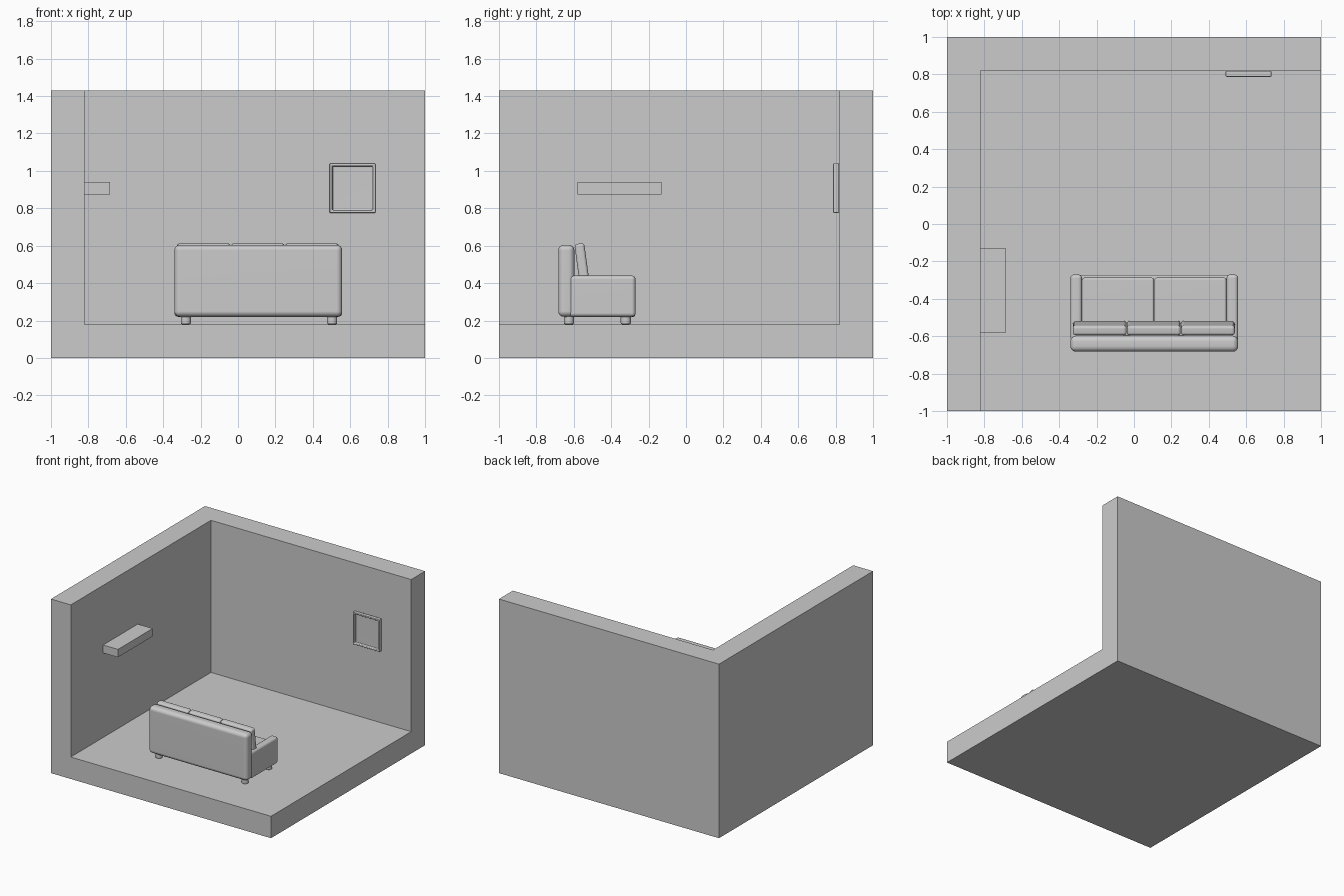
import bpy, bmesh, math
from mathutils import Matrix

if "Cube" in bpy.data.objects:
    bpy.data.objects.remove(bpy.data.objects["Cube"])

grey = bpy.data.materials.new("plain_grey")
grey.diffuse_color = (0.6, 0.6, 0.6, 1)
grey.use_nodes = True
grey.node_tree.nodes["Principled BSDF"].inputs["Base Color"].default_value = grey.diffuse_color


def finish(name, bm, bevel=0, segs=4):
    bmesh.ops.recalc_face_normals(bm, faces=bm.faces[:])
    me = bpy.data.meshes.new(name)
    bm.to_mesh(me)
    bm.free()
    me.materials.append(grey)
    ob = bpy.data.objects.new(name, me)
    bpy.context.collection.objects.link(ob)
    if bevel:
        m = ob.modifiers.new("round", 'BEVEL')
        m.width, m.segments = bevel, segs
        for p in me.polygons:
            p.use_smooth = True
        w = ob.modifiers.new("normals", 'WEIGHTED_NORMAL')
        w.keep_sharp = True
    return ob


def box_bm(x0, x1, y0, y1, z0, z1):
    bm = bmesh.new()
    bmesh.ops.create_cube(bm, size=1)
    for v in bm.verts:
        v.co = ((x0 + x1) / 2 + v.co.x * (x1 - x0),
                (y0 + y1) / 2 + v.co.y * (y1 - y0),
                (z0 + z1) / 2 + v.co.z * (z1 - z0))
    return bm


def box(name, *b, bevel=0, tilt=0):
    bm = box_bm(*b)
    if tilt:
        c = ((b[0] + b[1]) / 2, (b[2] + b[3]) / 2, (b[4] + b[5]) / 2)
        bmesh.ops.rotate(bm, cent=c, matrix=Matrix.Rotation(tilt, 3, 'X'), verts=bm.verts[:])
    return finish(name, bm, bevel)


# room corner: a block with a box-shaped notch, as one clean shell
T, H, W = 0.18, 1.43, 0.82
room = bmesh.new()
faces = [
    [(-1, -1, 0), (1, -1, 0), (1, 1, 0), (-1, 1, 0)],
    [(-1, -1, 0), (-1, 1, 0), (-1, 1, H), (-1, -1, H)],
    [(-1, 1, 0), (1, 1, 0), (1, 1, H), (-1, 1, H)],
    [(-W, -1, T), (1, -1, T), (1, W, T), (-W, W, T)],
    [(-W, -1, T), (-W, W, T), (-W, W, H), (-W, -1, H)],
    [(-W, W, T), (1, W, T), (1, W, H), (-W, W, H)],
    [(-1, -1, 0), (1, -1, 0), (1, -1, T), (-W, -1, T), (-W, -1, H), (-1, -1, H)],
    [(1, -1, 0), (1, 1, 0), (1, 1, H), (1, W, H), (1, W, T), (1, -1, T)],
    [(-1, -1, H), (-W, -1, H), (-W, W, H), (1, W, H), (1, 1, H), (-1, 1, H)],
]
for f in faces:
    room.faces.new([room.verts.new(c) for c in f])
bmesh.ops.remove_doubles(room, verts=room.verts[:], dist=0.001)
finish("room_shell", room)

# wall shelf
box("wall_shelf", -W, -0.685, -0.58, -0.13, 0.875, 0.94)

# picture frame with recessed panel
bm = box_bm(0.49, 0.735, 0.787, 0.818, 0.775, 1.04)
front = min(bm.faces, key=lambda f: f.calc_center_median().y)
bmesh.ops.inset_region(bm, faces=[front], thickness=0.02)
r = bmesh.ops.inset_region(bm, faces=[front], thickness=0.003)
for v in front.verts:
    v.co.y += 0.018
finish("picture_frame", bm, 0.005, 2)

# sofa body
X0, X1 = -0.34, 0.557
box("sofa_base", X0 + 0.03, X1 - 0.03, -0.64, -0.272, 0.22, 0.34, bevel=0.01)
box("sofa_back", X0, X1, -0.683, -0.597, 0.22, 0.605, bevel=0.03)
for side, a, b in (("left", X0, X0 + 0.062), ("right", X1 - 0.062, X1)):
    box("arm_" + side, a, b, -0.625, -0.27, 0.22, 0.44, bevel=0.02)

# two seat cushions
A, B = X0 + 0.062, X1 - 0.062
step = (B - A) / 2
for i in range(2):
    box("seat_cushion_%d" % (i + 1), A + i * step + 0.001, A + (i + 1) * step - 0.001,
        -0.60, -0.287, 0.32, 0.40, bevel=0.012)

# three leaning back cushions
step = (0.54 + 0.328) / 3
for i in range(3):
    box("back_cushion_%d" % (i + 1), -0.328 + i * step + 0.001, -0.328 + (i + 1) * step - 0.001,
        -0.583, -0.53, 0.40, 0.612, bevel=0.016, tilt=0.135)

# four round feet
for i, x in enumerate((-0.279, 0.503)):
    for j, y in enumerate((-0.626, -0.322)):
        bm = bmesh.new()
        bmesh.ops.create_cone(bm, cap_ends=True, segments=24, radius1=0.027, radius2=0.027,
                              depth=0.05, matrix=Matrix.Translation((x, y, 0.205)))
        finish("foot_%d" % (i * 2 + j + 1), bm, 0.006, 2)
